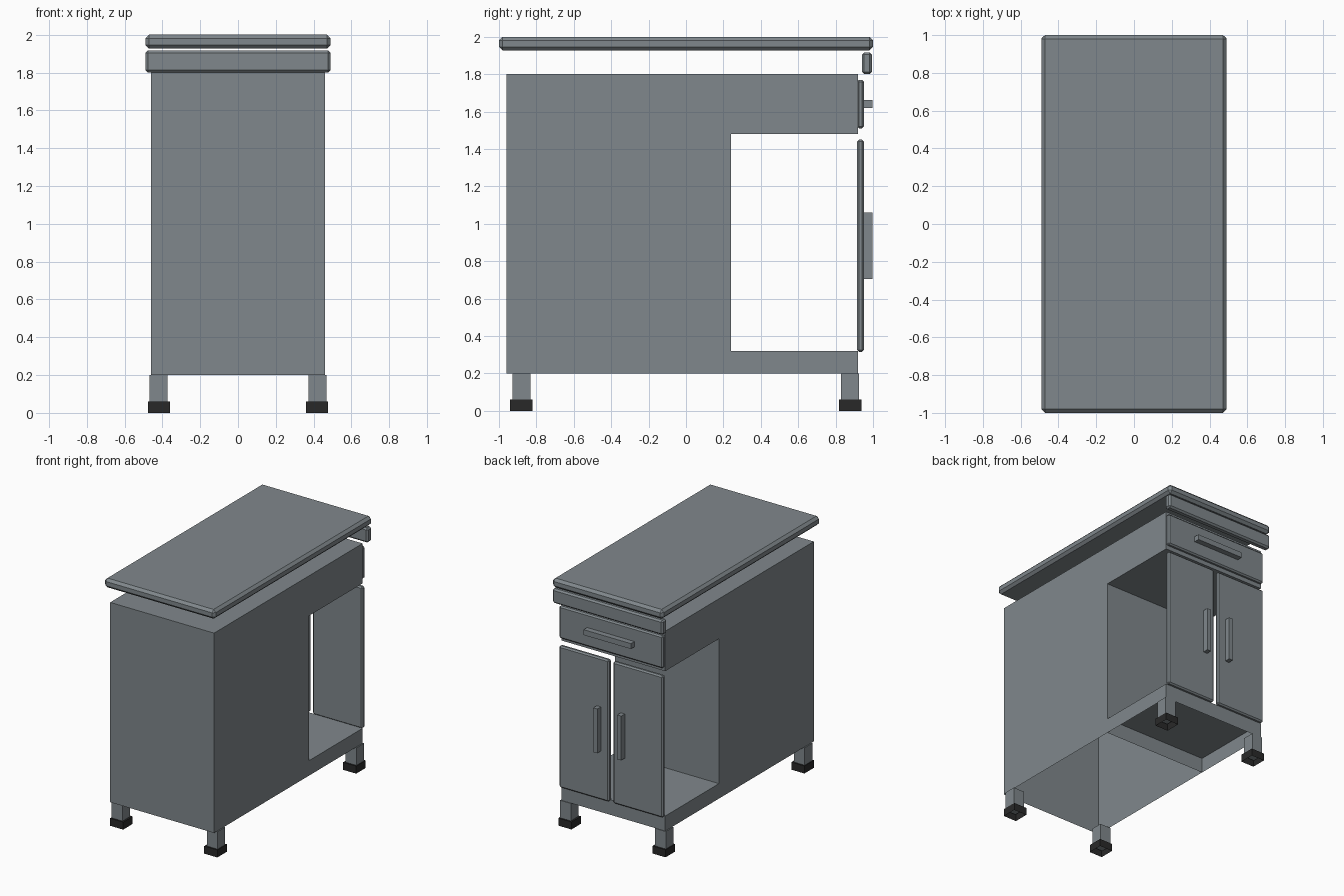
import bpy, bmesh

if "Cube" in bpy.data.objects:
    bpy.data.objects.remove(bpy.data.objects["Cube"])


def material(name, rgb):
    m = bpy.data.materials.new(name)
    m.diffuse_color = (*rgb, 1)
    m.use_nodes = True
    m.node_tree.nodes["Principled BSDF"].inputs["Base Color"].default_value = m.diffuse_color
    return m


steel = material("steel_grey", (0.216, 0.245, 0.262))
rubber = material("black_rubber", (0.022, 0.022, 0.022))


def finish(name, bm, mat):
    me = bpy.data.meshes.new(name)
    bm.to_mesh(me)
    bm.free()
    me.materials.append(mat)
    ob = bpy.data.objects.new(name, me)
    bpy.context.collection.objects.link(ob)
    return ob


def box(name, x, y, z, mat=steel, bevel=0.0, open_bottom=False):
    """Box from (min, max) ranges, optionally chamfered or without its bottom face."""
    bm = bmesh.new()
    bmesh.ops.create_cube(bm, size=1)
    for v in bm.verts:
        v.co = [r[0] + (c + 0.5) * (r[1] - r[0]) for c, r in zip(v.co, (x, y, z))]
    bm.normal_update()
    if open_bottom:
        down = [f for f in bm.faces if f.normal.z < -0.9]
        bmesh.ops.delete(bm, geom=down, context='FACES_ONLY')
    if bevel:
        bmesh.ops.bevel(bm, geom=bm.edges[:], offset=bevel, segments=1,
                        affect='EDGES', profile=0.5)
    return finish(name, bm, mat)


# Cabinet body: side profile with an open compartment, hollow and open underneath
profile = [(-.96, .2), (.92, .2), (.92, .32), (.24, .32),
           (.24, 1.48), (.92, 1.48), (.92, 1.8), (-.96, 1.8)]
bm = bmesh.new()
face = bm.faces.new([bm.verts.new((-.46, y, z)) for y, z in profile])
ext = bmesh.ops.extrude_face_region(bm, geom=[face], use_keep_orig=True)
bmesh.ops.translate(bm, vec=(.92, 0, 0),
                    verts=[g for g in ext["geom"] if isinstance(g, bmesh.types.BMVert)])
bmesh.ops.recalc_face_normals(bm, faces=bm.faces[:])
bottom = [f for f in bm.faces if f.calc_center_median().z < .21]
bmesh.ops.delete(bm, geom=bottom, context='FACES_ONLY')
finish("cabinet_body", bm, steel)

# Divider reaching down below the compartment floor
bm = bmesh.new()
bm.faces.new([bm.verts.new(p) for p in
              ((.46, .24, .2), (-.46, .24, .2), (-.46, .24, .32), (.46, .24, .32))])
finish("divider_wall", bm, steel)

# Worktop and the rail under its edge
box("worktop", (-.49, .49), (-1, 1), (1.926, 2), bevel=.02)
box("worktop_rail", (-.49, .49), (.94, .995), (1.8, 1.917), bevel=.013)

# Drawer with its handle
box("drawer_front", (-.46, .46), (.915, .952), (1.51, 1.77), bevel=.011)
box("drawer_handle", (-.21, .21), (.95, .997), (1.62, 1.663))

for s, side in ((-1, "left"), (1, "right")):
    # Doors with upright handles
    box(f"{side}_door", sorted((s * .018, s * .46)), (.915, .952), (.315, 1.45), bevel=.011)
    box(f"{side}_door_handle", sorted((s * .088, s * .124)), (.95, .997), (.705, 1.06))
    # Legs on rubber feet
    for y, end in ((-.88, "front"), (.877, "rear")):
        cx = s * .421
        box(f"{end}_{side}_leg", (cx - .048, cx + .048), (y - .048, y + .048), (.045, .2))
        cx = s * .417
        box(f"{end}_{side}_foot", (cx - .058, cx + .058), (y - .06, y + .06), (0, .06),
            rubber, open_bottom=True)
